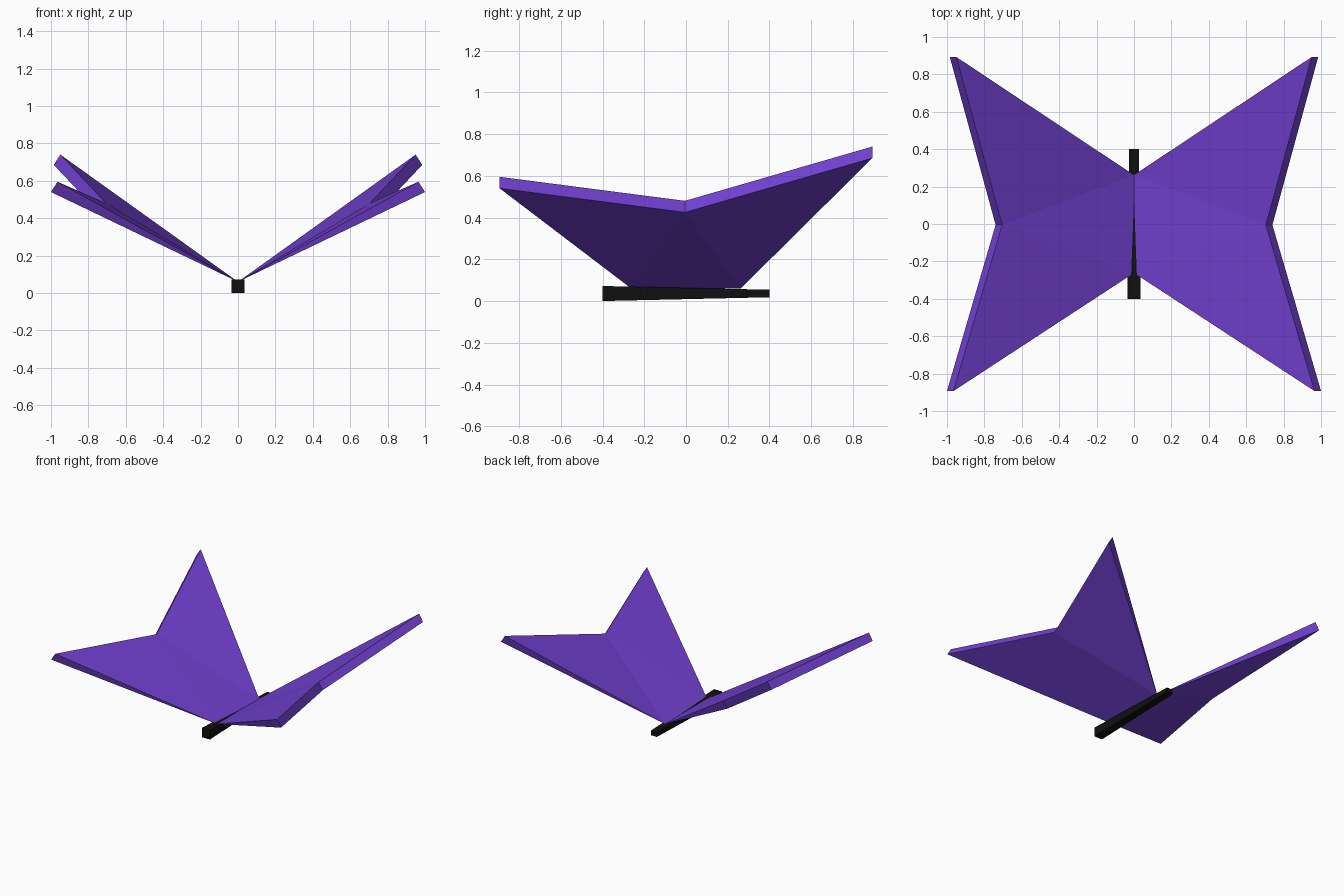
import bpy, bmesh

if "Cube" in bpy.data.objects:
    bpy.data.objects.remove(bpy.data.objects["Cube"])


def material(name, rgb):
    m = bpy.data.materials.new(name)
    m.diffuse_color = (*rgb, 1)
    m.use_nodes = True
    m.node_tree.nodes["Principled BSDF"].inputs["Base Color"].default_value = m.diffuse_color
    return m


purple = material("wing purple", (0.168, 0.053, 0.645))
black = material("body black", (0.005, 0.005, 0.005))


def make_object(name, bm, mat):
    bmesh.ops.recalc_face_normals(bm, faces=bm.faces)
    mesh = bpy.data.meshes.new(name)
    bm.to_mesh(mesh)
    bm.free()
    mesh.materials.append(mat)
    ob = bpy.data.objects.new(name, mesh)
    bpy.context.collection.objects.link(ob)
    return ob


# Body: a box tapering towards the back
bm = bmesh.new()
bmesh.ops.create_cube(bm, size=1)
for v in bm.verts:
    front = v.co.y < 0
    v.co.x *= 0.07 if front else 0.052
    v.co.z = 0.036 + v.co.z * (0.072 if front else 0.036)
    v.co.y *= 0.8
make_object("body", bm, black)

# Wings: wedges, sharp at the root and thick along the notched outer edge
ROOT = [(0, -0.262, 0.06), (0, 0.262, 0.06)]
OUTER = [(0.965, -0.893, 0.595), (0.705, -0.005, 0.48), (0.95, 0.893, 0.74)]
DROP = (0.035, 0, -0.055)


def wing(name, side):
    bm = bmesh.new()

    def vert(p, offset=(0, 0, 0)):
        return bm.verts.new((side * (p[0] + offset[0]), p[1], p[2] + offset[2]))

    r0, r1 = [vert(p) for p in ROOT]
    top = [vert(p) for p in OUTER]
    low = [vert(p, DROP) for p in OUTER]
    # upper and lower skins, folded towards the notch
    for a, b, c in (top, low):
        for tri in ((r0, a, b), (r0, b, r1), (r1, b, c)):
            bm.faces.new(tri)
    # outer rim and the leading and trailing edges
    for i in range(2):
        bm.faces.new((top[i], low[i], low[i + 1], top[i + 1]))
    bm.faces.new((r0, low[0], top[0]))
    bm.faces.new((r1, top[2], low[2]))
    make_object(name, bm, purple)


wing("right_wing", 1)
wing("left_wing", -1)
